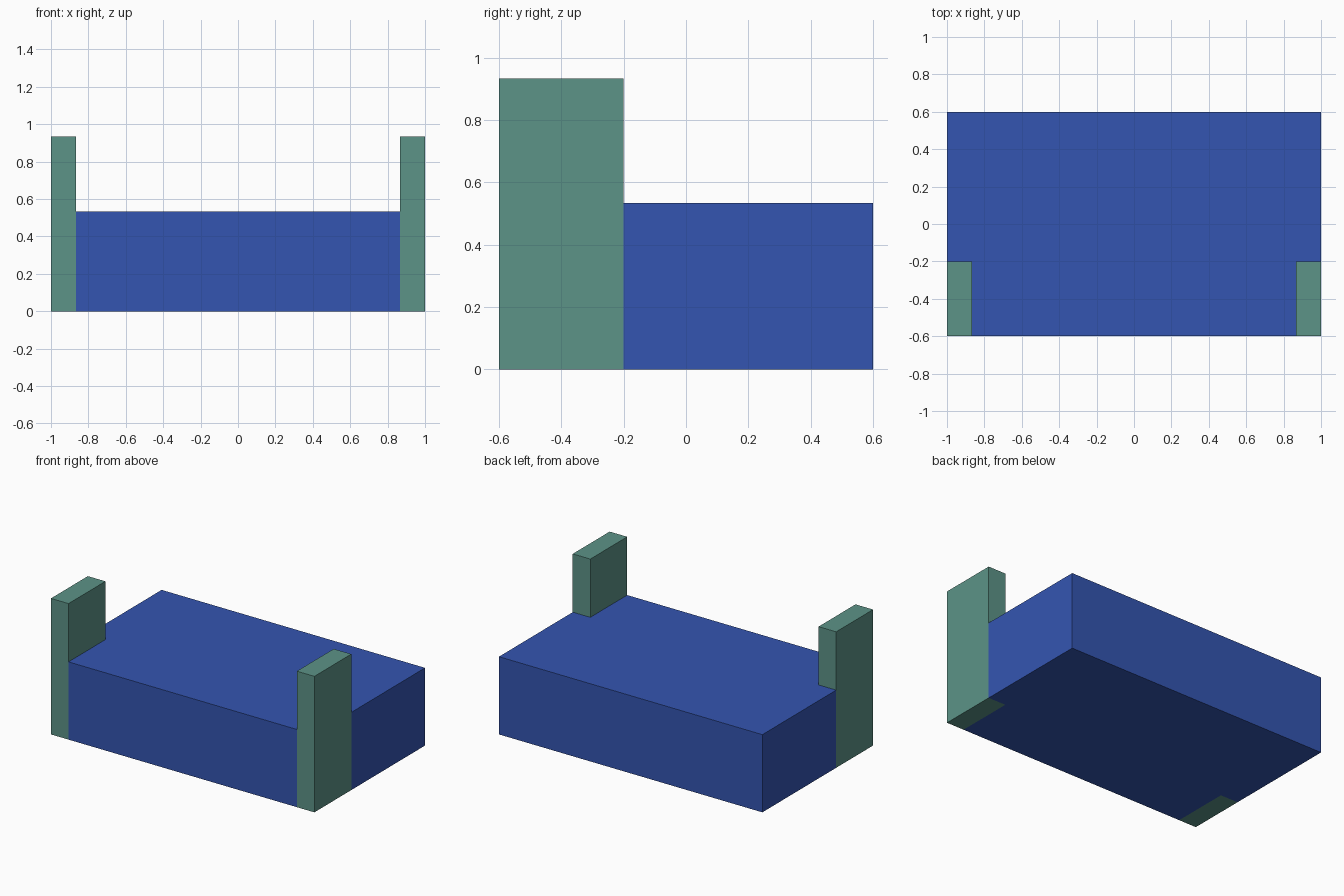
import bpy
import bmesh
from mathutils import Vector

if "Cube" in bpy.data.objects:
    bpy.data.objects.remove(bpy.data.objects["Cube"], do_unlink=True)

U = 1 / 15                    # one module
HALF = Vector((1.0, 0.6, 0))  # half footprint
BODY_H, POST_H, RECESS = 8 * U, 14 * U, 2 * U


def material(name, rgb):
    mat = bpy.data.materials.new(name)
    mat.use_nodes = True
    colour = (*rgb, 1.0)
    mat.diffuse_color = colour
    mat.node_tree.nodes["Principled BSDF"].inputs["Base Color"].default_value = colour
    return mat


def add_object(name, bm, mat):
    mesh = bpy.data.meshes.new(name)
    bm.to_mesh(mesh)
    bm.free()
    mesh.materials.append(mat)
    obj = bpy.data.objects.new(name, mesh)
    bpy.context.collection.objects.link(obj)
    return obj


def extrude_up(bm, faces, height, keep):
    geom = bmesh.ops.extrude_face_region(bm, geom=faces, use_keep_orig=keep)["geom"]
    verts = [g for g in geom if isinstance(g, bmesh.types.BMVert)]
    bmesh.ops.translate(bm, verts=verts, vec=(0, 0, height))
    return [g for g in geom if isinstance(g, bmesh.types.BMFace)]


blue = material("blue", (0.034, 0.091, 0.440))
green = material("sea_green", (0.107, 0.292, 0.242))

# Body: slab on a two-module grid, notched at the front corners for the posts
bm = bmesh.new()
bmesh.ops.create_grid(bm, x_segments=15, y_segments=9, size=1)
bmesh.ops.scale(bm, verts=bm.verts, vec=(HALF.x, HALF.y, 1))


def in_notch(face):
    c = face.calc_center_median()
    return abs(c.x) > 1 - 2 * U and c.y < -0.2


bmesh.ops.delete(bm, geom=[f for f in bm.faces if in_notch(f)], context='FACES')
extrude_up(bm, bm.faces[:], BODY_H, True)
bmesh.ops.recalc_face_normals(bm, faces=bm.faces)
top = [f for f in bm.faces if f.normal.z > 0.9]
bmesh.ops.dissolve_faces(bm, faces=top)

# Square recesses underneath: grid cell from the left side, from the front, length
for column, row, length in ((1, 3, 1), (4, 3, 1), (4, 1, 1), (5, 6, 1),
                            (8, 1, 1), (11, 5, 1), (12, 6, 2)):
    cells = []
    for f in bm.faces:
        c = f.calc_center_median()
        if f.normal.z < -0.9 and abs(c.z) < 0.001:
            i = int((HALF.x - c.x) / (2 * U))
            j = int((c.y + HALF.y) / (2 * U))
            if i == column and row <= j < row + length:
                cells.append(f)
    extrude_up(bm, cells, RECESS, False)
    bm.normal_update()
add_object("body", bm, blue)

# Tall posts at the front corners
for name, side in (("left_post", 1), ("right_post", -1)):
    bm = bmesh.new()
    bmesh.ops.create_cube(bm, size=1)
    bmesh.ops.scale(bm, verts=bm.verts, vec=(2 * U, 6 * U, POST_H))
    bmesh.ops.translate(bm, verts=bm.verts, vec=(side * (1 - U), -0.4, POST_H / 2))
    add_object(name, bm, green)
